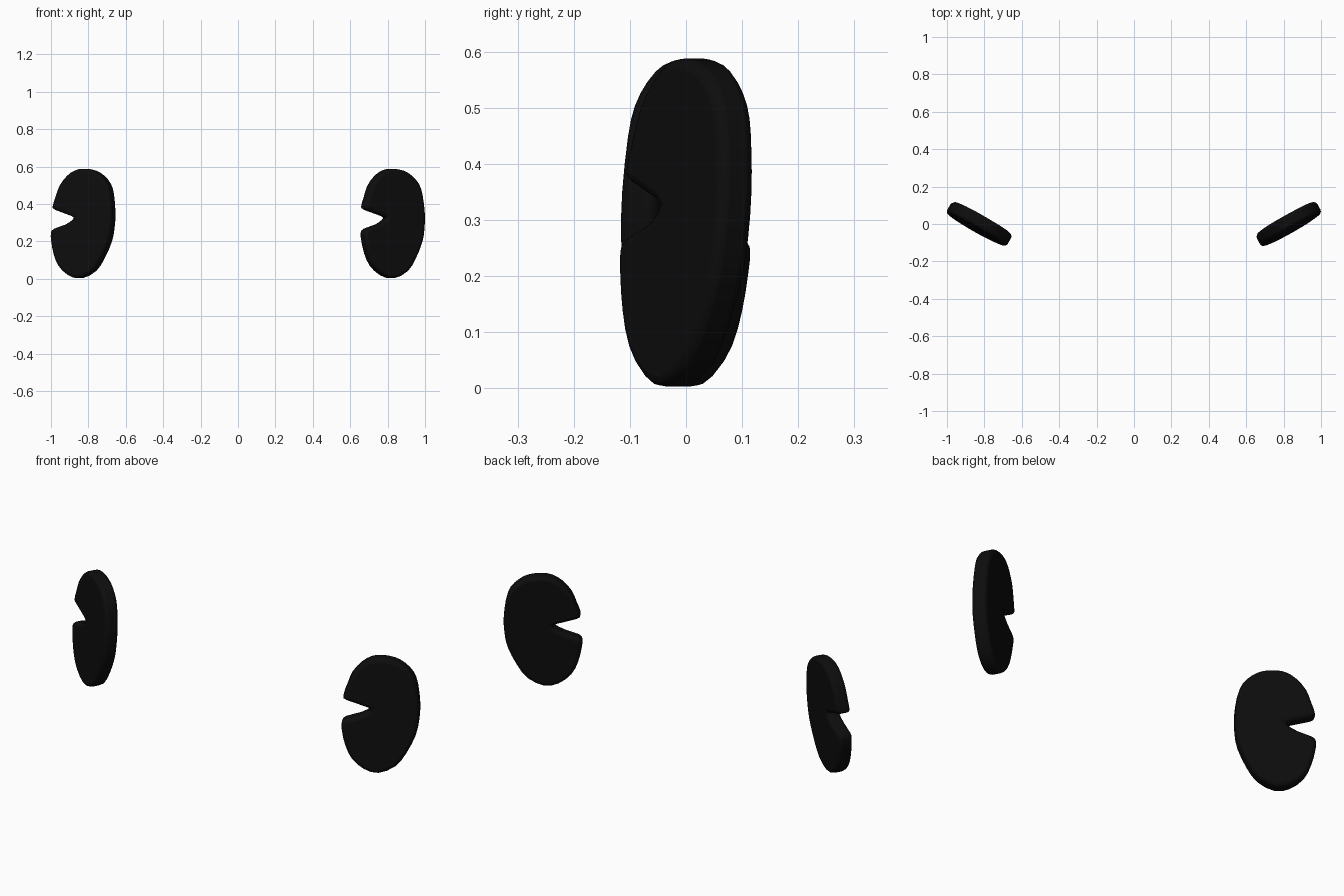
import bpy, bmesh, math
from mathutils import Vector

if "Cube" in bpy.data.objects:
    bpy.data.objects.remove(bpy.data.objects["Cube"])

black = bpy.data.materials.new("near black")
black.diffuse_color = (0.004, 0.004, 0.004, 1)
black.use_nodes = True
black.node_tree.nodes["Principled BSDF"].inputs["Base Color"].default_value = black.diffuse_color

# Notched oval outline: (across, height), clockwise from the top
OUTLINE = [(-.005, .588), (.057, .578), (.106, .552), (.148, .508), (.17, .45),
           (.184, .35), (.182, .27), (.17, .20), (.13, .11), (.08, .04),
           (.0, .003), (-.07, .02), (-.13, .07), (-.163, .135), (-.18, .20),
           (-.185, .245), (-.168, .268), (-.10, .29), (-.053, .318), (-.062, .335),
           (-.165, .368), (-.181, .388), (-.165, .44), (-.143, .50), (-.10, .552),
           (-.055, .58)]
THICK = 0.07
LEAN = 0.06      # backward lean per unit of height


def smooth_loop(pts):
    """Closed Catmull-Rom curve with two points per span."""
    out = []
    n = len(pts)
    for i in range(n):
        a, b, c, d = (Vector(pts[(i + k) % n]) for k in (-1, 0, 1, 2))
        out += [b, (9 * (b + c) - a - d) / 16]
    return out


def make_eye(name, x, turn, roll):
    c, s = math.cos(turn), math.sin(turn)
    bm = bmesh.new()
    loops = []
    for v in (-THICK / 2, THICK / 2):
        ring = []
        for u, z in smooth_loop(OUTLINE):
            u += roll * (z - 0.295)
            ring.append(bm.verts.new((x + u * c - v * s,
                                      u * s + v * c + LEAN * (z - 0.295), z)))
        loops.append(ring)
    front, back = loops
    n = len(front)
    bm.faces.new(front)
    bm.faces.new(back[::-1])
    for i in range(n):
        j = (i + 1) % n
        bm.faces.new((front[i], back[i], back[j], front[j]))
    bmesh.ops.recalc_face_normals(bm, faces=bm.faces)
    # Mark the two rims for rounding
    layer = bm.edges.layers.float.new("bevel_weight_edge")
    rim = set(front), set(back)
    for e in bm.edges:
        if any(e.verts[0] in r and e.verts[1] in r for r in rim):
            e[layer] = 1.0
    me = bpy.data.meshes.new(name)
    bm.to_mesh(me)
    bm.free()
    me.materials.append(black)
    ob = bpy.data.objects.new(name, me)
    bpy.context.collection.objects.link(ob)
    bev = ob.modifiers.new("rounded rim", 'BEVEL')
    bev.limit_method = 'WEIGHT'
    bev.width = 0.018
    bev.segments = 3
    bev.use_clamp_overlap = False
    bpy.ops.object.select_all(action='DESELECT')
    ob.select_set(True)
    bpy.context.view_layer.objects.active = ob
    bpy.ops.object.shade_smooth_by_angle(angle=math.radians(40))


# Two eyes angled away from each other, notches on the same side
make_eye("left_eye", -0.8275, math.radians(-30), 0.05)
make_eye("right_eye", 0.8275, math.radians(29), 0.0)
